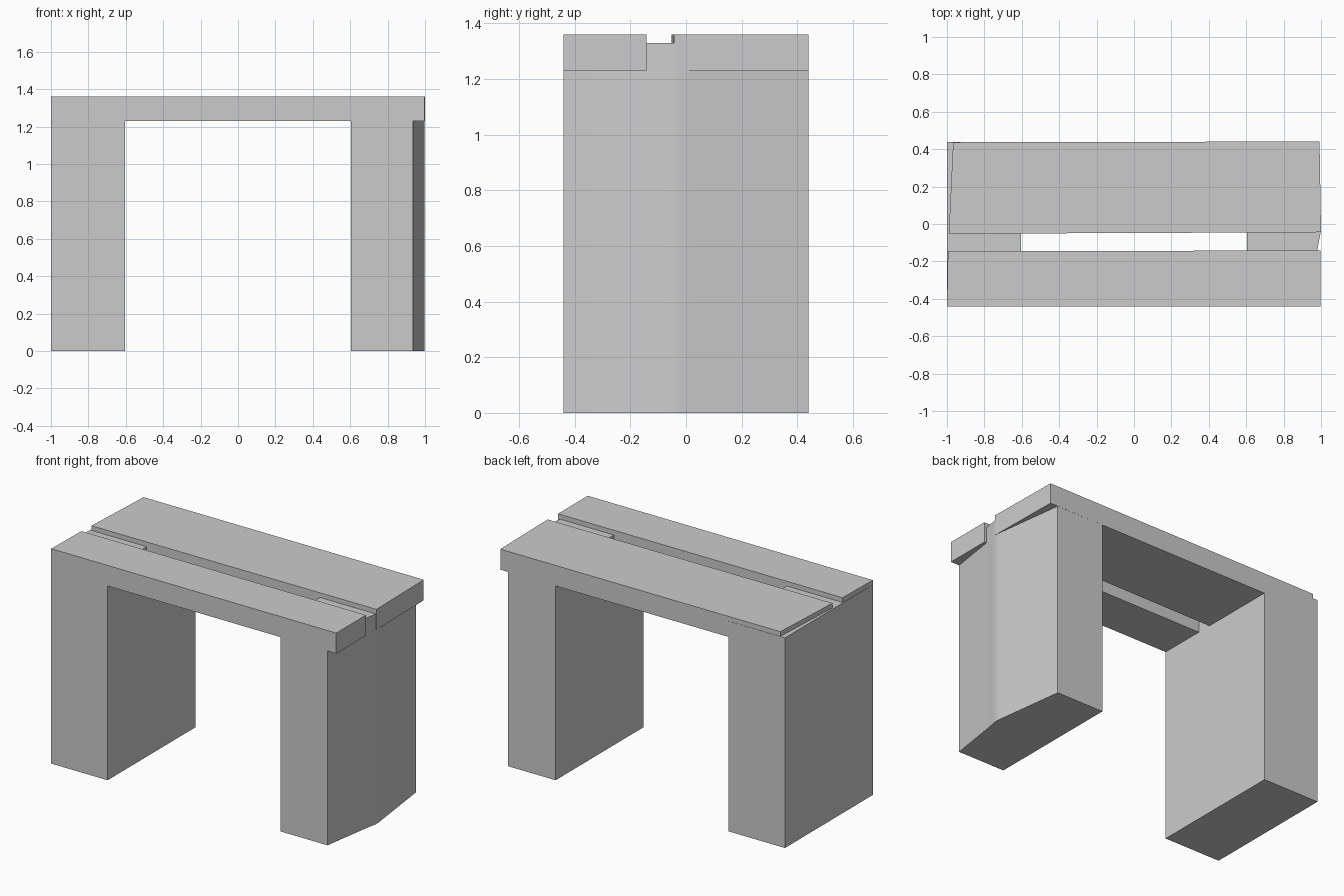
import bpy
import bmesh

if "Cube" in bpy.data.objects:
    bpy.data.objects.remove(bpy.data.objects["Cube"])


def prism(name, outline, z0, z1, smooth=False):
    """Extrude a plan outline upwards from z0 to z1."""
    bm = bmesh.new()
    low = [bm.verts.new((x, y, z0)) for x, y in outline]
    face = bm.faces.new(low)
    top = bmesh.ops.extrude_face_region(bm, geom=[face])["geom"]
    for v in top:
        if isinstance(v, bmesh.types.BMVert):
            v.co.z = z1
    bmesh.ops.recalc_face_normals(bm, faces=bm.faces)
    mesh = bpy.data.meshes.new(name)
    bm.to_mesh(mesh)
    bm.free()
    ob = bpy.data.objects.new(name, mesh)
    bpy.context.collection.objects.link(ob)
    if smooth:
        bpy.ops.object.select_all(action='DESELECT')
        ob.select_set(True)
        bpy.context.view_layer.objects.active = ob
        bpy.ops.object.shade_smooth_by_angle(angle=0.5)
    return ob


LEG_TOP, SEAT_BOTTOM, SEAT_TOP = 1.33, 1.23, 1.36

# Legs: square block on the left, bowed outer face on the right
prism("left_leg", [(-1, -0.44), (-0.605, -0.44), (-0.605, 0.439), (-1, 0.439)], 0, LEG_TOP)
prism("right_leg", [(0.605, -0.44), (0.935, -0.44), (0.982, -0.13), (0.993, -0.07),
                    (0.998, -0.045), (0.998, -0.02), (0.993, 0.015),
                    (0.938, 0.44), (0.605, 0.44)], 0, LEG_TOP, smooth=True)

# Two slightly uneven seat planks, let down over the leg tops
prism("front_plank", [(-1, -0.44), (0.996, -0.44), (0.996, -0.142), (-0.995, -0.145)],
      SEAT_BOTTOM, SEAT_TOP)
prism("back_plank", [(-0.99, -0.052), (1.0, -0.044), (0.992, 0.441), (-0.967, 0.437)],
      SEAT_BOTTOM, SEAT_TOP)
